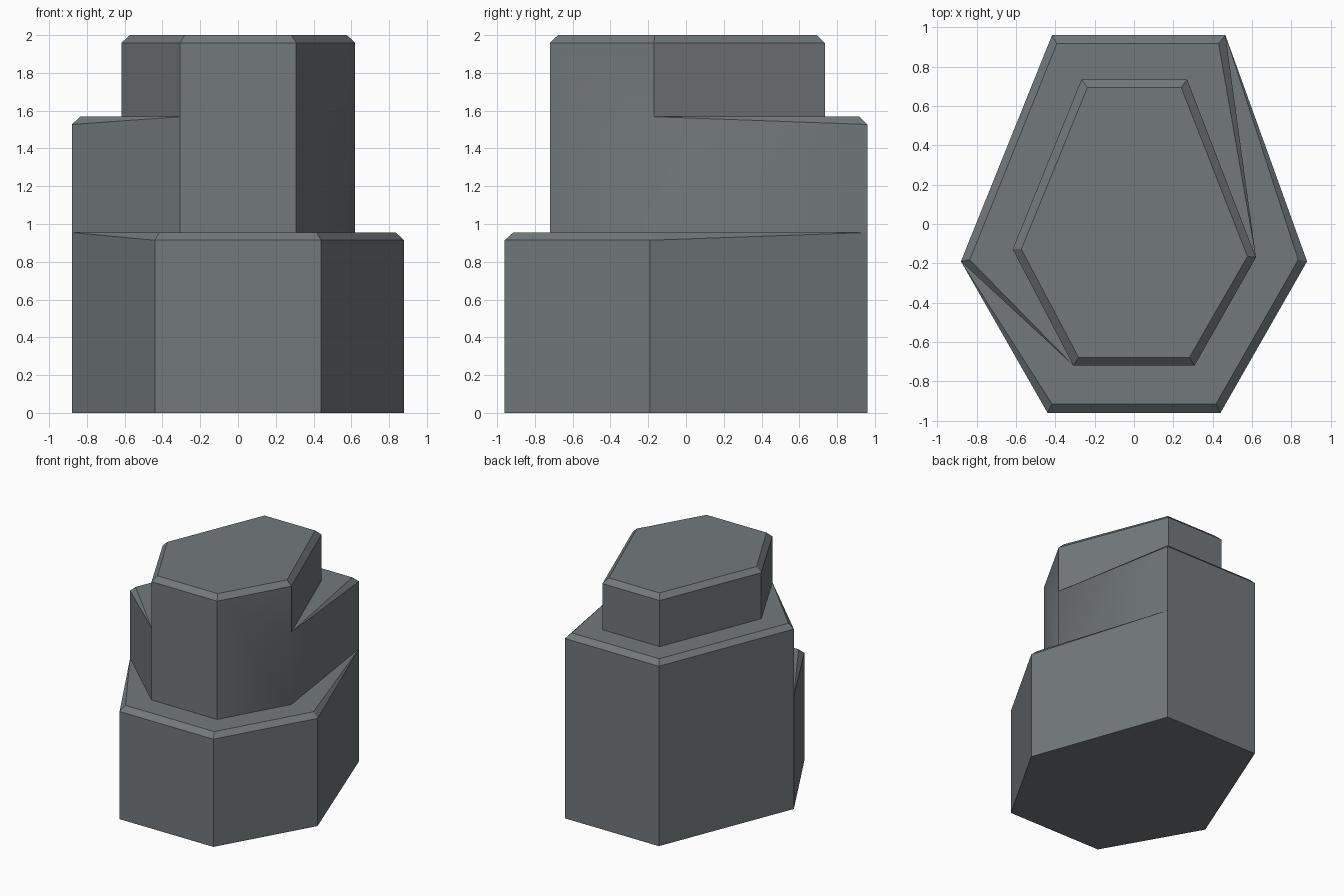
import bpy
import bmesh
import math

if "Cube" in bpy.data.objects:
    bpy.data.objects.remove(bpy.data.objects["Cube"])

# Plan outlines, order: left, front-left, front-right, right, back-right, back-left
BASE = [(-.88, -.19), (-.44, -.96), (.44, -.96), (.88, -.19), (.465, .96), (-.417, .96)]
BASE_IN = [(-.835, -.182), (-.417, -.915), (.417, -.915), (.835, -.182), (.43, .918), (-.392, .918)]
TOWER = [(-.617, -.128), (-.308, -.72), (.308, -.72), (.62, -.17), (.27, .735), (-.267, .735)]
TOWER_IN = [(-.573, -.128), (-.282, -.678), (.282, -.678), (.577, -.165), (.24, .694), (-.237, .694)]
Z1, Z2, Z3, CH = .955, 1.568, 2.0, .041     # step heights and chamfer size

bm = bmesh.new()
cache = {}


def v(p, z):
    key = (p[0], p[1], round(z, 4))
    if key not in cache:
        cache[key] = bm.verts.new(key)
    return cache[key]


def chain(outline, ids, *zs):
    """Points of an outline at one height, or at one height each."""
    return [v(outline[i], zs[k if len(zs) > 1 else 0]) for k, i in enumerate(ids)]


def strip(a, b):
    """Faces between two chains; shared points collapse quads to triangles."""
    for k in range(len(a) - 1):
        pts = list(dict.fromkeys((a[k], a[k + 1], b[k + 1], b[k])))
        if len(pts) > 2:
            bm.faces.new(pts)


def ledge(outer, inner, foot):
    """Tapering chamfer, then the flat setback up to the next wall."""
    strip(outer, inner)
    bm.faces.new(inner + foot[-2:0:-1])


front, back, ring = [0, 1, 2, 3, 4], [4, 5, 0], [0, 1, 2, 3, 4, 5, 0]

# Base block and its front ledge
bm.faces.new(chain(BASE, ring[:6], 0))
edge1 = chain(BASE, front, Z1, Z1 - CH, Z1 - CH, Z1 - CH, Z1)
foot1 = [v(BASE[0], Z1)] + chain(TOWER, [1, 2, 3], Z1) + [v(BASE[4], Z1)]
strip(chain(BASE, front, 0), edge1)
ledge(edge1, [edge1[0]] + chain(BASE_IN, [1, 2, 3], Z1) + [edge1[4]], foot1)

# Middle block: flush back walls, set-in front walls, rear ledge
strip(chain(BASE, back, 0), chain(BASE, back, Z1))
rim = chain(BASE, back, Z2 - CH)
strip(chain(BASE, back, Z1), rim)
mid = chain(TOWER, [1, 2, 3], Z2)
strip(foot1, [rim[2]] + mid + [rim[0]])
foot2 = chain(TOWER, [3, 4, 5, 0, 1], Z2)
ledge([mid[2]] + rim + [mid[0]],
      [mid[2]] + chain(BASE_IN, back, Z2) + [mid[0]], foot2)

# Top block with a chamfered roof
strip(chain(TOWER, ring, Z2), chain(TOWER, ring, Z3 - CH))
strip(chain(TOWER, ring, Z3 - CH), chain(TOWER_IN, ring, Z3))
bm.faces.new(chain(TOWER_IN, ring[:6], Z3))

# Join coplanar wall pieces
bmesh.ops.recalc_face_normals(bm, faces=bm.faces[:])
bmesh.ops.dissolve_limit(bm, angle_limit=math.radians(.1),
                         verts=bm.verts[:], edges=bm.edges[:])
bm.normal_update()

# Flat faces, except the shallow bend in the right-hand wall
for f in bm.faces:
    f.smooth = True
for e in bm.edges:
    walls = all(abs(f.normal.z) < .01 for f in e.link_faces)
    e.smooth = walls and e.calc_face_angle(math.pi) < math.radians(40)

mesh = bpy.data.meshes.new("stepped_tower")
bm.to_mesh(mesh)
bm.free()
mat = bpy.data.materials.new("slate grey")
mat.diffuse_color = (.17, .19, .2, 1)
mat.use_nodes = True
mat.node_tree.nodes["Principled BSDF"].inputs["Base Color"].default_value = mat.diffuse_color
mesh.materials.append(mat)
obj = bpy.data.objects.new("stepped_tower", mesh)
bpy.context.collection.objects.link(obj)
